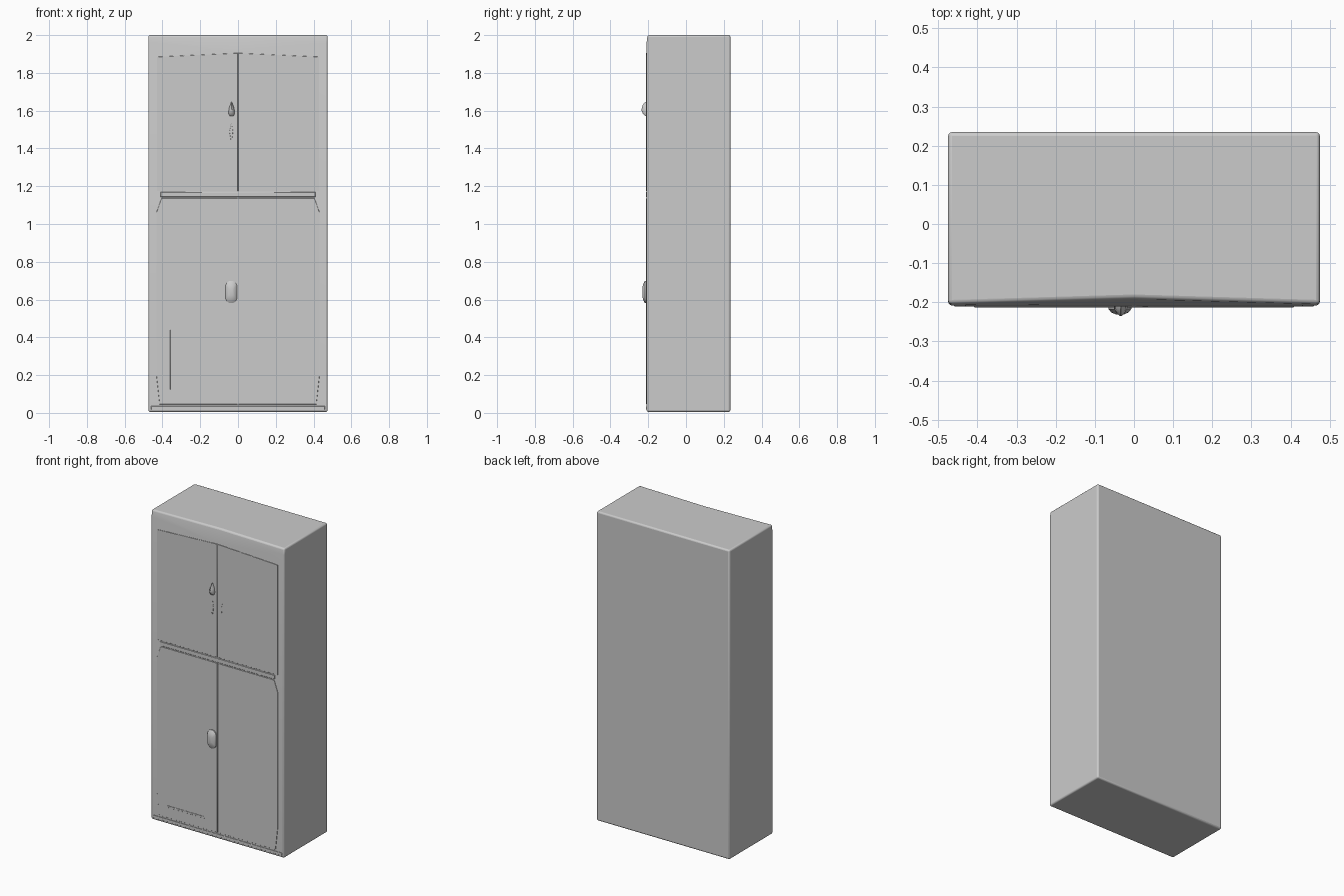
import bpy, bmesh, math

if "Cube" in bpy.data.objects:
    bpy.data.objects.remove(bpy.data.objects["Cube"])

FRONT = -0.2085   # carcass front plane


def make_object(name, verts, faces, bevel=0.0, segments=2):
    mesh = bpy.data.meshes.new(name)
    mesh.from_pydata(verts, [], faces)
    bm = bmesh.new()
    bm.from_mesh(mesh)
    bmesh.ops.recalc_face_normals(bm, faces=bm.faces)
    bm.to_mesh(mesh)
    bm.free()
    ob = bpy.data.objects.new(name, mesh)
    bpy.context.collection.objects.link(ob)
    if bevel:
        mod = ob.modifiers.new("soft_edges", "BEVEL")
        mod.width, mod.segments = bevel, segments
        mod.limit_method, mod.angle_limit = "ANGLE", math.radians(30)
    bpy.ops.object.select_all(action="DESELECT")
    ob.select_set(True)
    bpy.context.view_layer.objects.active = ob
    bpy.ops.object.shade_smooth_by_angle(angle=math.radians(35))
    return ob


def loft(name, rings, bevel=0.0, segments=2):
    """Join equal-sized rings of points into a closed solid."""
    n = len(rings[0])
    verts = [p for r in rings for p in r]
    faces = [(k * n + i, k * n + (i + 1) % n, (k + 1) * n + (i + 1) % n, (k + 1) * n + i)
             for k in range(len(rings) - 1) for i in range(n)]
    faces += [tuple(range(n)), tuple(range(len(verts) - n, len(verts)))]
    return make_object(name, verts, faces, bevel, segments)


def plate(name, outline, y_front, bevel=0.001):
    """Thin slab on the cabinet front from an x-z outline."""
    return loft(name, [[(x, y, z) for x, z in outline] for y in (FRONT + 0.004, y_front)],
                bevel, 1)


def rect(x0, x1, z0, z1):
    return [(x0, z0), (x1, z0), (x1, z1), (x0, z1)]


# carcass: three side profiles, the top front slope is deepest in the middle
profiles = []
for x, top_y, slope_z in ((-0.475, -0.204, 1.96), (0, -0.190, 1.91), (0.475, -0.204, 1.96)):
    profiles.append([(x, FRONT, 0.005), (x, 0.235, 0.005), (x, 0.235, 2.0),
                     (x, top_y, 2.0), (x, FRONT, slope_z)])
loft("cabinet_body", profiles, 0.010, 3)

# doors, mirrored about the middle seam
for side, s in (("left", -1), ("right", 1)):
    plate(f"upper_door_{side}", [(s * 0.001, 1.175), (s * 0.43, 1.175),
                                 (s * 0.43, 1.885), (s * 0.001, 1.905)], -0.2105)
    plate(f"lower_door_{side}", [(s * 0.002, 0.045), (s * 0.415, 0.045),
                                 (s * 0.432, 0.20), (s * 0.432, 1.06),
                                 (s * 0.405, 1.137), (s * 0.002, 1.137)], -0.2105)

# rail between the doors, and base lip
plate("middle_rail", rect(-0.41, 0.41, 1.143, 1.170), -0.2130, 0.002)
plate("base_lip", rect(-0.46, 0.46, 0.018, 0.036), -0.2105)

# trim strips on the lower left door
plate("lower_trim", rect(-0.36, -0.09, 0.112, 0.124), -0.2120)
plate("side_trim", rect(-0.363, -0.358, 0.12, 0.44), -0.2115)


def knob(name, cx, cz, outline, layers):
    rings = [[(cx + x * k, y, cz + z * k) for x, z in outline] for y, k in layers]
    return loft(name, rings)


# lower handle: domed oval
oval = [(0.030 * math.cos(a), 0.030 * math.sin(a) + (0.030 if math.sin(a) > 0 else -0.030))
        for a in (math.tau * (i + 0.5) / 16 for i in range(16))]
knob("lower_handle", -0.036, 0.64, oval,
     [(-0.205, 1), (-0.217, 1), (-0.226, 0.75), (-0.231, 0.35)])

# upper handle: pointed teardrop
drop = [(-0.010, -0.034), (0.010, -0.034), (0.017, -0.018), (0.013, 0.010),
        (0.001, 0.042), (-0.001, 0.042), (-0.013, 0.010), (-0.017, -0.018)]
knob("upper_handle", -0.034, 1.605, drop,
     [(-0.205, 1), (-0.216, 1), (-0.229, 0.6), (-0.235, 0.12)])

# keyhole plates under the upper handle
plate("keyhole_left", [(-0.038, 1.445), (-0.032, 1.445), (-0.026, 1.49),
                       (-0.034, 1.535), (-0.046, 1.49)], -0.2125)
plate("keyhole_right", [(0.026, 1.445), (0.034, 1.445), (0.030, 1.50), (0.036, 1.532),
                        (0.022, 1.532), (0.022, 1.49)], -0.2115, 0)
